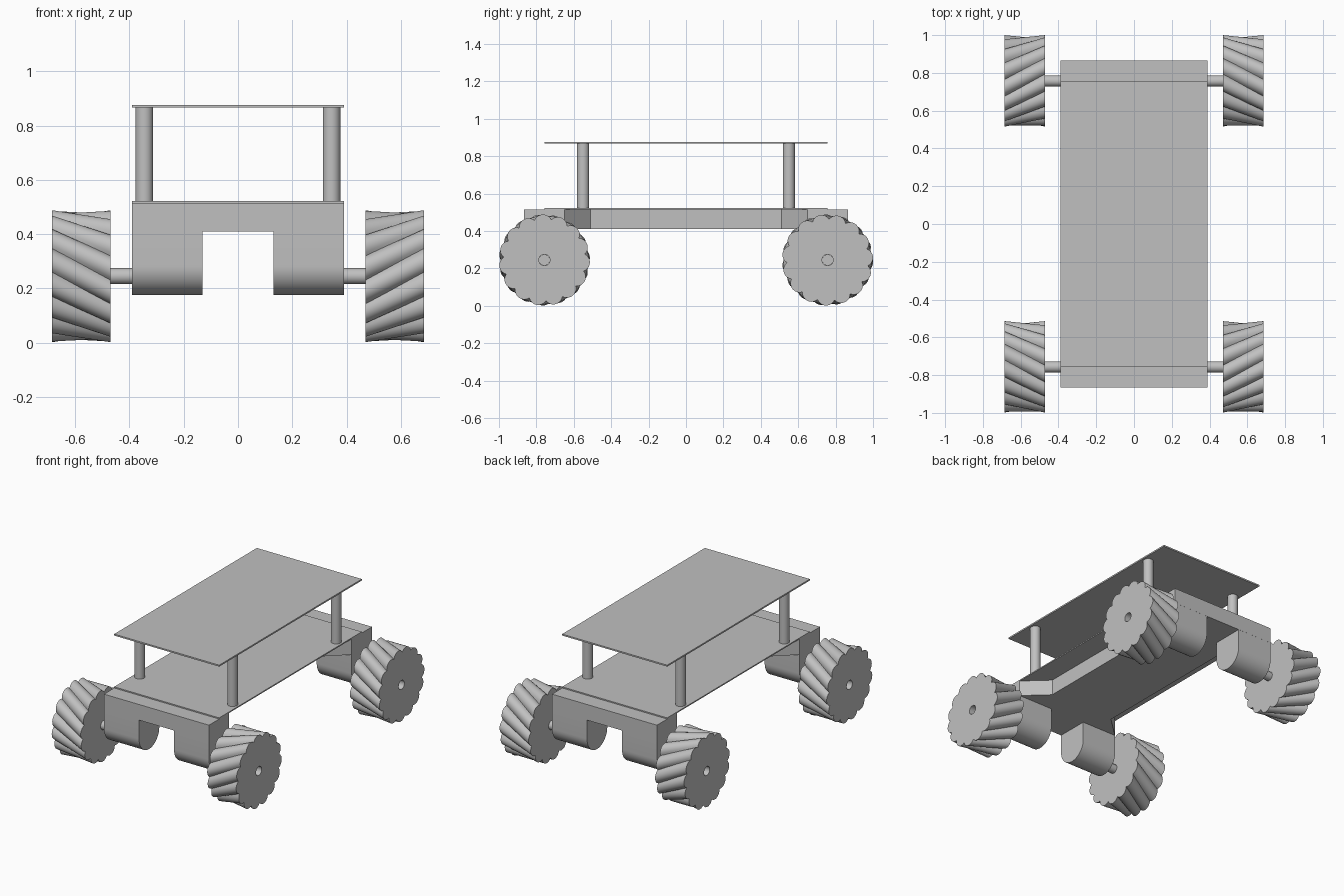
import bpy, bmesh, math
from mathutils import Vector

cube = bpy.data.objects.get("Cube")
if cube:
    bpy.data.objects.remove(cube, do_unlink=True)

grey = bpy.data.materials.new("light grey")
grey.use_nodes = True
COLOUR = (0.53, 0.53, 0.53, 1)
grey.diffuse_color = COLOUR
grey.node_tree.nodes["Principled BSDF"].inputs["Base Color"].default_value = COLOUR

AXLE_Y, AXLE_Z = 0.757, 0.245
HALF_W = 0.39


def finish(bm, name, smooth=False):
    bmesh.ops.recalc_face_normals(bm, faces=bm.faces)
    me = bpy.data.meshes.new(name)
    bm.to_mesh(me)
    bm.free()
    me.materials.append(grey)
    ob = bpy.data.objects.new(name, me)
    bpy.context.collection.objects.link(ob)
    if smooth:
        bpy.ops.object.select_all(action='DESELECT')
        ob.select_set(True)
        bpy.context.view_layer.objects.active = ob
        bpy.ops.object.shade_smooth_by_angle(angle=math.radians(30))
    return ob


def extrude(name, points, direction, smooth=False):
    """Solid made by pushing a flat outline along a direction."""
    bm = bmesh.new()
    face = bm.faces.new([bm.verts.new(p) for p in points])
    geom = bmesh.ops.extrude_face_region(bm, geom=[face])["geom"]
    verts = [v for v in geom if isinstance(v, bmesh.types.BMVert)]
    bmesh.ops.translate(bm, verts=verts, vec=Vector(direction))
    return finish(bm, name, smooth)


def plate(name, x, y, z0, z1):
    return extrude(name, [(-x, -y, z0), (x, -y, z0), (x, y, z0), (-x, y, z0)], (0, 0, z1 - z0))


def rod(name, start, direction, radius, sides=32):
    axis = Vector(direction)
    turn = axis.to_track_quat('Z', 'Y')
    ring = [Vector(start) + turn @ Vector((radius * math.cos(a), radius * math.sin(a), 0))
            for a in (2 * math.pi * i / sides for i in range(sides))]
    return extrude(name, ring, axis, True)


def wheel(name, sx, sy):
    """Lobed wheel of slanted rollers, with a central bore."""
    lobes, per, slices = 15, 10, 9
    inner, outer = 0.47, 0.685
    centre_r, slant, bore = 0.187, 0.053, 0.03
    n = lobes * per
    bm = bmesh.new()

    def ring(x, radius_at, twist):
        verts = []
        for i in range(n):
            a = 2 * math.pi * i / n + twist
            r = radius_at(((i % per) / per - 0.5) * 2 * math.pi / lobes)
            verts.append(bm.verts.new((sx * x, sy * AXLE_Y + r * math.cos(a), AXLE_Z + r * math.sin(a))))
        return verts

    rings = [ring(inner, lambda t: bore, 0)]
    for k in range(slices):
        f = k / (slices - 1)
        shift = slant * (2 * f - 1)
        rc = math.hypot(centre_r, shift)
        rings.append(ring(inner + f * (outer - inner),
                          lambda t: rc * math.cos(t) + math.sqrt(0.049 ** 2 - (rc * math.sin(t)) ** 2),
                          -sy * SPIN * math.atan2(shift, centre_r)))
    rings.append(ring(outer, lambda t: bore, 0))
    # Close the section round through the bore
    for a, b in zip(rings, rings[1:] + rings[:1]):
        for i in range(n):
            j = (i + 1) % n
            bm.faces.new((a[i], a[j], b[j], b[i]))
    return finish(bm, name, True)


SPIN = -1  # hand of the roller slant

# Chassis block, narrowed between the axles
quarter = [(0.39, 0.865), (0.39, 0.65), (0.24, 0.51)]
outline = quarter + [(x, -y) for x, y in reversed(quarter)]
outline += [(-x, -y) for x, y in quarter] + [(-x, y) for x, y in reversed(quarter)]
extrude("chassis", [(x, y, 0.41) for x, y in outline], (0, 0, 0.105))

# Deck and roof plates
plate("lower_deck", HALF_W, AXLE_Y, 0.515, 0.523)
plate("upper_deck", HALF_W, AXLE_Y, 0.867, 0.877)

for sx, side in ((1, "left"), (-1, "right")):
    for sy, end in ((-1, "front"), (1, "back")):
        tag = f"{end}_{side}"
        # Motor housing with a half-round underside
        r, cz = 0.1075, 0.2825
        arc = [math.pi + math.pi * i / 24 for i in range(25)]
        section = [(r * math.cos(a), cz + r * math.sin(a)) for a in arc] + [(r, 0.41), (-r, 0.41)]
        extrude(tag + "_motor_housing",
                [(sx * 0.13, sy * AXLE_Y + y, z) for y, z in section], (sx * 0.26, 0, 0), True)
        rod(tag + "_axle", (sx * 0.38, sy * AXLE_Y, AXLE_Z), (sx * 0.2, 0, 0), 0.0295)
        rod(tag + "_post", (sx * 0.345, sy * 0.55, 0.52), (0, 0, 0.35), 0.0325)
        wheel(tag + "_wheel", sx, sy)
